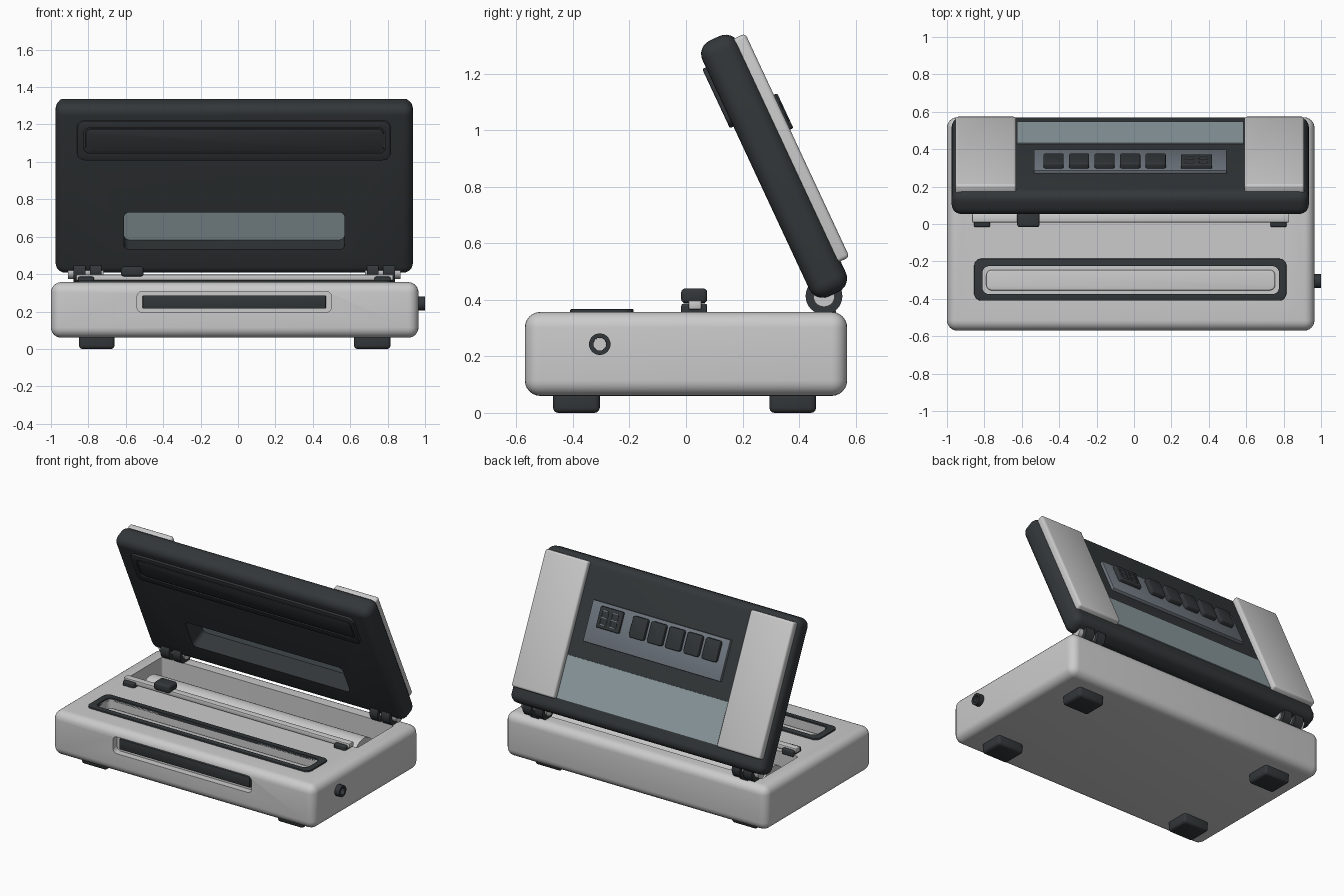
import bpy, bmesh, math
from mathutils import Matrix, Vector

if "Cube" in bpy.data.objects:
    bpy.data.objects.remove(bpy.data.objects["Cube"])

# Colours
def mat(name, c):
    m = bpy.data.materials.new(name)
    m.diffuse_color = (*c, 1)
    m.use_nodes = True
    m.node_tree.nodes["Principled BSDF"].inputs["Base Color"].default_value = m.diffuse_color
    return m

DARK = mat("dark_plastic", (0.033, 0.038, 0.041))
PANEL = mat("panel_grey", (0.16, 0.185, 0.215))
GLASS = mat("window_tint", (0.27, 0.34, 0.36))

# Lid frame: lid parts use (x, u up the lid, n out of its outer face)
A = math.radians(25)
U = Vector((0, -math.sin(A), math.cos(A)))
N = Vector((0, math.cos(A), math.sin(A)))
LID = Matrix(((1, 0, 0, 0), (0, -U.y, N.y, 0), (0, -U.z, N.z, 0), (0, 0, 0, 1)))


def finish(name, bm, m):
    bmesh.ops.recalc_face_normals(bm, faces=bm.faces)
    me = bpy.data.meshes.new(name)
    bm.to_mesh(me)
    bm.free()
    o = bpy.data.objects.new(name, me)
    bpy.context.collection.objects.link(o)
    if m:
        me.materials.append(m)
    smooth(o)
    return o


def smooth(o):
    bpy.ops.object.select_all(action='DESELECT')
    o.select_set(True)
    bpy.context.view_layer.objects.active = o
    bpy.ops.object.shade_smooth_by_angle(angle=math.radians(35))


def box(name, x, y, z, m=None, r=0, seg=4, upright=0, ax=2, lid=False):
    """Box from ranges; upright rounds edges along ax first, r rounds all the rest."""
    if lid:
        y = (-y[1], -y[0])
    bm = bmesh.new()
    bmesh.ops.create_cube(bm, size=1)
    for v in bm.verts:
        v.co = [a[0] + (c + 0.5) * (a[1] - a[0]) for a, c in zip((x, y, z), v.co)]
    if upright:
        es = [e for e in bm.edges if abs((e.verts[0].co - e.verts[1].co).normalized()[ax]) > 0.9]
        bmesh.ops.bevel(bm, geom=es, offset=upright, segments=6, profile=0.5, affect='EDGES')
    if r:
        es = [e for e in bm.edges if e.calc_face_angle(0) > 1]
        bmesh.ops.bevel(bm, geom=es, offset=r, segments=seg, profile=0.5, affect='EDGES')
    if lid:
        bm.transform(LID)
    return finish(name, bm, m)


def rod(name, x, y, z, r, m=None, seg=32):
    """Cylinder along x."""
    bm = bmesh.new()
    mx = Matrix.Translation(((x[0] + x[1]) / 2, y, z)) @ Matrix.Rotation(math.pi / 2, 4, 'Y')
    bmesh.ops.create_cone(bm, cap_ends=True, segments=seg, radius1=r, radius2=r,
                          depth=x[1] - x[0], matrix=mx)
    return finish(name, bm, m)


def cut(o, *cutters):
    for c in cutters:
        c.hide_render = True
        md = o.modifiers.new("cut", 'BOOLEAN')
        md.operation = 'DIFFERENCE'
        md.solver = 'EXACT'
        md.object = c
        bpy.context.view_layer.objects.active = o
        bpy.ops.object.modifier_apply(modifier=md.name)
        bpy.data.objects.remove(c)
    smooth(o)


# Base housing with roll bay, vacuum trough and front hand slot
base = box("base_housing", (-1, 0.965), (-0.57, 0.57), (0.06, 0.357), r=0.055, seg=6)
cut(base,
    box("bay_cut", (-0.89, 0.85), (0.065, 0.46), (0.11, 0.5), upright=0.015),
    box("trough_cut", (-0.81, 0.775), (-0.375, -0.225), (0.295, 0.5), upright=0.035),
    box("slot_cut", (-0.54, 0.50), (-0.7, -0.525), (0.195, 0.308), upright=0.03, ax=1))
box("slot_insert", (-0.51, 0.47), (-0.545, -0.515), (0.215, 0.287), DARK, r=0.005, seg=2)
box("trough_floor", (-0.79, 0.755), (-0.355, -0.245), (0.285, 0.312), r=0.008, seg=3, upright=0.03)

# Gasket rings
ring = box("trough_gasket", (-0.855, 0.815), (-0.41, -0.185), (0.345, 0.367), DARK, upright=0.04, r=0.004, seg=2)
cut(ring, box("ring_cut", (-0.81, 0.775), (-0.375, -0.225), (0.2, 0.5), upright=0.035))

# Feet
for sx in ((-0.85, -0.66), (0.62, 0.815)):
    for sy in ((-0.47, -0.305), (0.295, 0.46)):
        box("foot", sx, sy, (0, 0.09), DARK, r=0.018, seg=3)

# Hose port tube
port = rod("hose_port", (0.94, 1.0), -0.305, 0.243, 0.038, DARK)
cut(port, rod("port_cut", (0.966, 1.1), -0.305, 0.243, 0.023))
rod("port_core", (0.94, 0.972), -0.305, 0.243, 0.0228)

# Bag roll
rod("bag_roll", (-0.82, 0.78), 0.235, 0.225, 0.113, seg=64)

# Cutter rail with end clamps and slider
box("cutter_rail", (-0.865, 0.83), (0.008, 0.055), (0.366, 0.398), r=0.006, seg=2)
for sx in ((-0.855, -0.77), (0.73, 0.815)):
    box("rail_clamp", sx, (-0.017, 0.075), (0.345, 0.386), DARK, r=0.008, seg=3)
box("cutter_slider", (-0.625, -0.505), (-0.017, 0.075), (0.388, 0.44), DARK, r=0.014, seg=3)

# Hinges, mirrored about the housing centre
for s in (-1, 1):
    def span(a, b):
        return tuple(sorted((-0.02 + s * a, -0.02 + s * b)))
    rod("hinge_pin", span(0.70, 0.89), 0.488, 0.413, 0.038)
    for a, b in ((0.71, 0.77), (0.795, 0.86)):
        rod("hinge_barrel", span(a, b), 0.488, 0.413, 0.065, DARK)
    box("hinge_tab", span(0.755, 0.815), (0.50, 0.53), (0.34, 0.362), DARK)

# Lid slab with window opening
lid = box("lid", (-0.975, 0.935), (0.16, 1.158), (0.58, 0.722), DARK, r=0.052, seg=6, lid=True)
cut(lid, box("window_cut", (-0.61, 0.57), (0.315, 0.535), (0.4, 0.9), upright=0.03, lid=True))
box("window_pane", (-0.625, 0.585), (0.263, 0.538), (0.704, 0.728), GLASS, lid=True)

# Lid side covers
for x in ((-0.955, -0.63), (0.59, 0.91)):
    box("lid_cover", x, (0.255, 1.128), (0.695, 0.757), r=0.014, seg=3, lid=True)

# Lid gasket on the inner face: rim ring with a pad inside
rim = box("lid_gasket", (-0.86, 0.815), (0.847, 1.078), (0.566, 0.60), DARK, upright=0.04, r=0.005, seg=2, lid=True)
cut(rim, box("rim_cut", (-0.825, 0.788), (0.888, 1.04), (0.5, 0.574), upright=0.035, lid=True))
box("gasket_pad", (-0.815, 0.778), (0.896, 1.032), (0.567, 0.59), DARK, upright=0.03, r=0.004, seg=2, lid=True)

# Control panel, buttons and display
box("control_panel", (-0.535, 0.495), (0.645, 0.91), (0.71, 0.742), PANEL, r=0.004, seg=2, lid=True)
for i in range(5):
    cx = -0.43 + i * 0.1365
    box("button", (cx - 0.054, cx + 0.054), (0.752, 0.888), (0.73, 0.77), DARK, upright=0.015, r=0.006, seg=3, lid=True)
box("display", (0.25, 0.418), (0.752, 0.888), (0.73, 0.764), DARK, r=0.006, seg=3, lid=True)

# Unlit display segments
for cx in (0.297, 0.371):
    for du in (-0.044, 0, 0.044):
        box("display_segment", (cx - 0.018, cx + 0.018), (0.817 + du, 0.823 + du), (0.76, 0.767), PANEL, lid=True)
    for dx in (-0.023, 0.023):
        for du in (-0.022, 0.022):
            box("display_segment", (cx + dx - 0.002, cx + dx + 0.002), (0.804 + du, 0.836 + du),
                (0.76, 0.767), DARK, lid=True)
